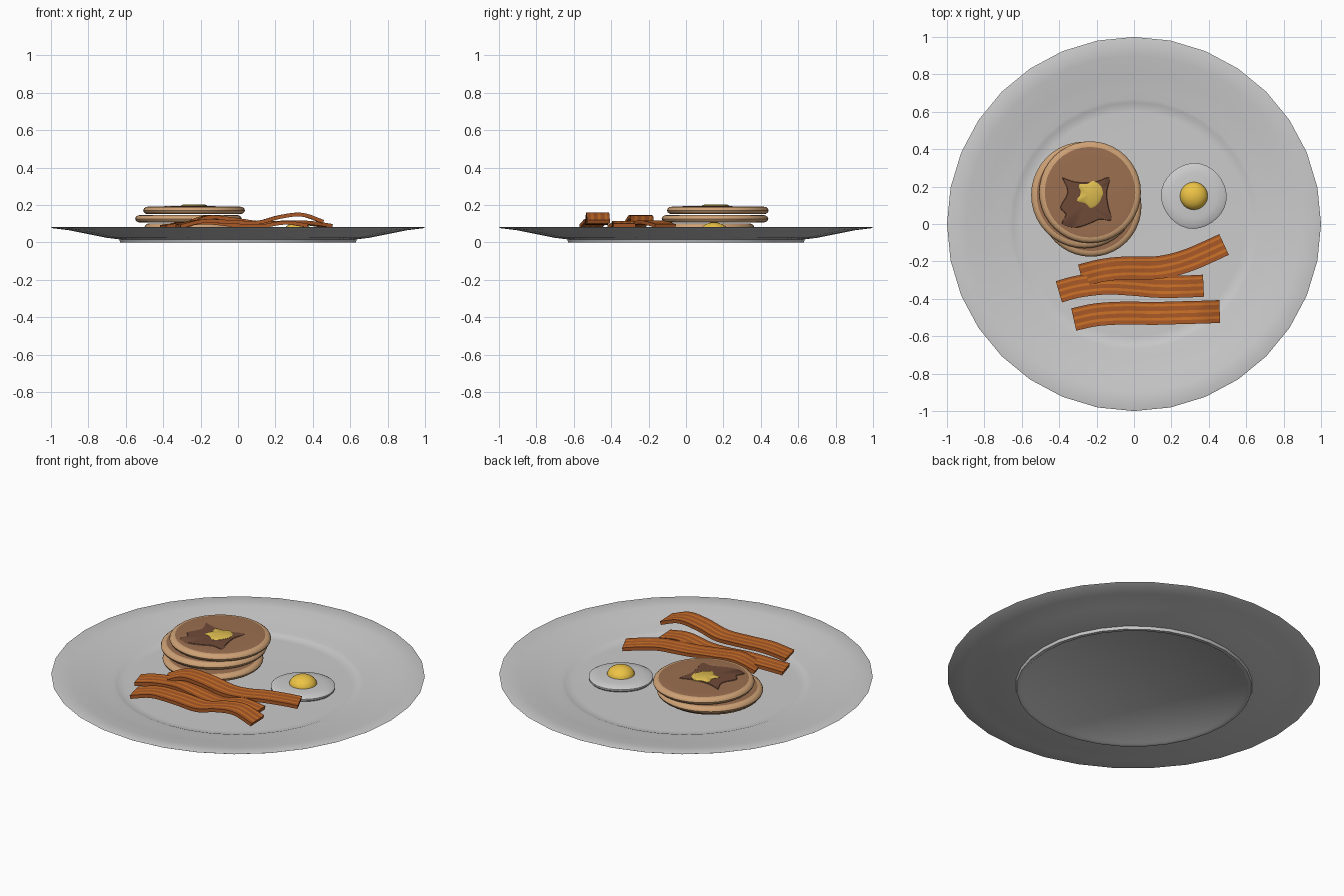
import bpy, math
from mathutils import Vector

if "Cube" in bpy.data.objects:
    bpy.data.objects.remove(bpy.data.objects["Cube"])


def material(name, rgb):
    m = bpy.data.materials.new(name)
    m.diffuse_color = (*rgb, 1)
    m.use_nodes = True
    m.node_tree.nodes["Principled BSDF"].inputs["Base Color"].default_value = m.diffuse_color
    return m


TAN = material("pancake_edge", (0.62, 0.36, 0.18))
BROWN = material("pancake_face", (0.33, 0.16, 0.08))
SYRUP = material("syrup", (0.16, 0.07, 0.04))
BUTTER = material("butter", (0.72, 0.50, 0.08))
YOLK = material("yolk", (0.85, 0.55, 0.06))
MEAT = material("bacon_dark", (0.40, 0.10, 0.02))
FAT = material("bacon_light", (0.62, 0.17, 0.02))


def make(name, verts, faces, mats=(), idx=None, angle=40):
    me = bpy.data.meshes.new(name)
    me.from_pydata(verts, [], faces)
    for m in mats:
        me.materials.append(m)
    if idx:
        me.polygons.foreach_set("material_index", idx)
    ob = bpy.data.objects.new(name, me)
    bpy.context.collection.objects.link(ob)
    bpy.ops.object.select_all(action='DESELECT')
    ob.select_set(True)
    bpy.context.view_layer.objects.active = ob
    bpy.ops.object.mode_set(mode='EDIT')
    bpy.ops.mesh.select_all(action='SELECT')
    bpy.ops.mesh.normals_make_consistent(inside=False)
    bpy.ops.object.mode_set(mode='OBJECT')
    bpy.ops.object.shade_smooth_by_angle(angle=math.radians(angle))
    return ob


def lathe(name, profile, centre=(0, 0), segs=32, mats=(), bands=None, wobble=None):
    """Revolve (r, z) points, capped at both ends; bands = material per ring."""
    verts, faces, idx = [], [], []
    for r, z in profile:
        for i in range(segs):
            a = 2 * math.pi * i / segs
            k = r * (wobble(a) if wobble else 1)
            verts.append((centre[0] + k * math.cos(a), centre[1] + k * math.sin(a), z))
    for j in range(len(profile) - 1):
        for i in range(segs):
            n = (i + 1) % segs
            faces.append((j * segs + i, j * segs + n, (j + 1) * segs + n, (j + 1) * segs + i))
            idx.append(bands[j] if bands else 0)
    faces.append(tuple(range(segs)))
    faces.append(tuple(range(len(verts) - segs, len(verts))))
    idx += [bands[0] if bands else 0, bands[-1] if bands else 0]
    return make(name, verts, faces, mats, idx)


def spline(pts, steps=5):
    """Catmull-Rom curve through the points."""
    p = [Vector(q) for q in pts]
    p = [2 * p[0] - p[1]] + p + [2 * p[-1] - p[-2]]
    out = []
    for i in range(1, len(p) - 2):
        a, b, c, d = p[i - 1:i + 3]
        for s in range(steps):
            t = s / steps
            out.append(0.5 * (2 * b + (c - a) * t + (2 * a - 5 * b + 4 * c - d) * t ** 2
                              + (3 * b - a - 3 * c + d) * t ** 3))
    return out + [p[-2]]


# Plate: foot ring, sloping underside, rim, step and flat well
lathe("plate", [(0.60, 0.008), (0.61, 0.0), (0.63, 0.0), (0.635, 0.016), (0.70, 0.024),
                (0.80, 0.044), (0.90, 0.064), (0.995, 0.076), (1.0, 0.079), (0.995, 0.081),
                (0.90, 0.071), (0.80, 0.054), (0.72, 0.041), (0.67, 0.036), (0.65, 0.032),
                (0.635, 0.026), (0.60, 0.025)])

# Pancakes: tan rounded edge with browned faces
for n, (x, y, z, r) in enumerate([(-0.23, 0.095, 0.081, 0.27),
                                  (-0.265, 0.155, 0.126, 0.285),
                                  (-0.235, 0.17, 0.171, 0.272)]):
    h = 0.02
    prof = [(r - 0.03, z - h), (r - 0.014, z - h * 0.9), (r - 0.004, z - h * 0.5), (r, z),
            (r - 0.004, z + h * 0.5), (r - 0.014, z + h * 0.9), (r - 0.03, z + h),
            (r - 0.08, z + h + 0.001)]
    lathe(f"pancake_{n + 1}", prof, (x, y), 40, (TAN, BROWN), [1, 0, 0, 0, 0, 0, 1])


# Syrup puddle and butter: thin extruded outlines
def puddle(name, pts, z0, z1, mat, inset=0.85):
    pts = [Vector((*p, 0)) for p in pts]
    c = sum(pts, Vector()) / len(pts)
    loop = spline(pts + [pts[0]], 3)[:-1]
    n = len(loop)
    verts = [(p.x, p.y, z0) for p in loop]
    verts += [(p.x, p.y, (z0 + z1) / 2) for p in loop]
    verts += [(*(c + (p - c) * inset).xy, z1) for p in loop] + [(c.x, c.y, z1)]
    faces = [tuple(range(n))]
    for i in range(n):
        k = (i + 1) % n
        faces += [(i, k, n + k, n + i), (n + i, n + k, 2 * n + k, 2 * n + i),
                  (2 * n + i, 2 * n + k, 3 * n)]
    make(name, verts, faces, (mat,))


puddle("syrup", [(-0.385, 0.25), (-0.31, 0.225), (-0.21, 0.225), (-0.13, 0.25), (-0.145, 0.17),
                 (-0.135, 0.09), (-0.12, 0.02), (-0.18, 0.025), (-0.24, 0.0), (-0.31, -0.02),
                 (-0.385, 0.0), (-0.365, 0.05), (-0.395, 0.09), (-0.355, 0.17)],
       0.188, 0.195, SYRUP, 0.97)
puddle("butter", [(-0.165, 0.16), (-0.175, 0.2), (-0.215, 0.23), (-0.25, 0.215), (-0.295, 0.21),
                  (-0.285, 0.165), (-0.305, 0.125), (-0.26, 0.11), (-0.23, 0.085), (-0.19, 0.11)],
       0.19, 0.203, BUTTER, 0.8)

# Fried egg
lathe("egg_white", [(0.165, 0.027), (0.174, 0.036), (0.174, 0.045), (0.16, 0.053),
                    (0.12, 0.058), (0.06, 0.061)], (0.32, 0.15),
      wobble=lambda a: 1 + 0.012 * math.cos(4 * a + 0.6))
lathe("egg_yolk", [(0.075 * math.cos(t * math.pi / 16), 0.055 + 0.052 * math.sin(t * math.pi / 16))
                   for t in range(8)] + [(0.002, 0.107)], (0.32, 0.15), 24, (YOLK,))


# Bacon: wavy striped ribbons
def bacon(name, path, width=0.122, thick=0.02):
    line = spline(path)
    cols = [-0.5, -0.32, -0.2, -0.02, 0.1, 0.3, 0.4, 0.5]
    m = len(cols)
    verts, faces, idx = [], [], []
    for i, p in enumerate(line):
        t = (line[min(i + 1, len(line) - 1)] - line[max(i - 1, 0)]).normalized()
        side = Vector((-t.y, t.x, 0)).normalized()
        up = t.cross(side)
        for s in (1, -1):
            for c in cols:
                verts.append(p + side * c * width + up * s * thick / 2)
    ring = list(range(m)) + list(range(2 * m - 1, m - 1, -1))
    for i in range(len(line) - 1):
        a, b = i * 2 * m, (i + 1) * 2 * m
        for j in range(2 * m):
            u, v = ring[j], ring[(j + 1) % (2 * m)]
            faces.append((a + u, a + v, b + v, b + u))
            same_side = u // m == v // m
            idx.append(min(u % m, v % m) % 2 if same_side else 0)
    for base in (0, (len(line) - 1) * 2 * m):
        faces.append(tuple(base + k for k in ring))
        idx.append(0)
    make(name, verts, faces, (MEAT, FAT), idx)


bacon("bacon_top", [(-0.28, -0.275, 0.09), (-0.17, -0.248, 0.133), (-0.05, -0.235, 0.126),
                    (0.1, -0.235, 0.105), (0.2, -0.22, 0.103), (0.3, -0.19, 0.108),
                    (0.4, -0.147, 0.1), (0.48, -0.11, 0.088)])
bacon("bacon_middle", [(-0.4, -0.362, 0.082), (-0.3, -0.335, 0.098), (-0.15, -0.318, 0.105),
                       (0, -0.325, 0.09), (0.12, -0.335, 0.085), (0.25, -0.335, 0.105),
                       (0.37, -0.33, 0.09)], 0.118)
bacon("bacon_front", [(-0.32, -0.51, 0.085), (-0.2, -0.485, 0.112), (-0.05, -0.476, 0.11),
                      (0.1, -0.478, 0.105), (0.22, -0.475, 0.135), (0.34, -0.472, 0.148),
                      (0.455, -0.468, 0.11)])
